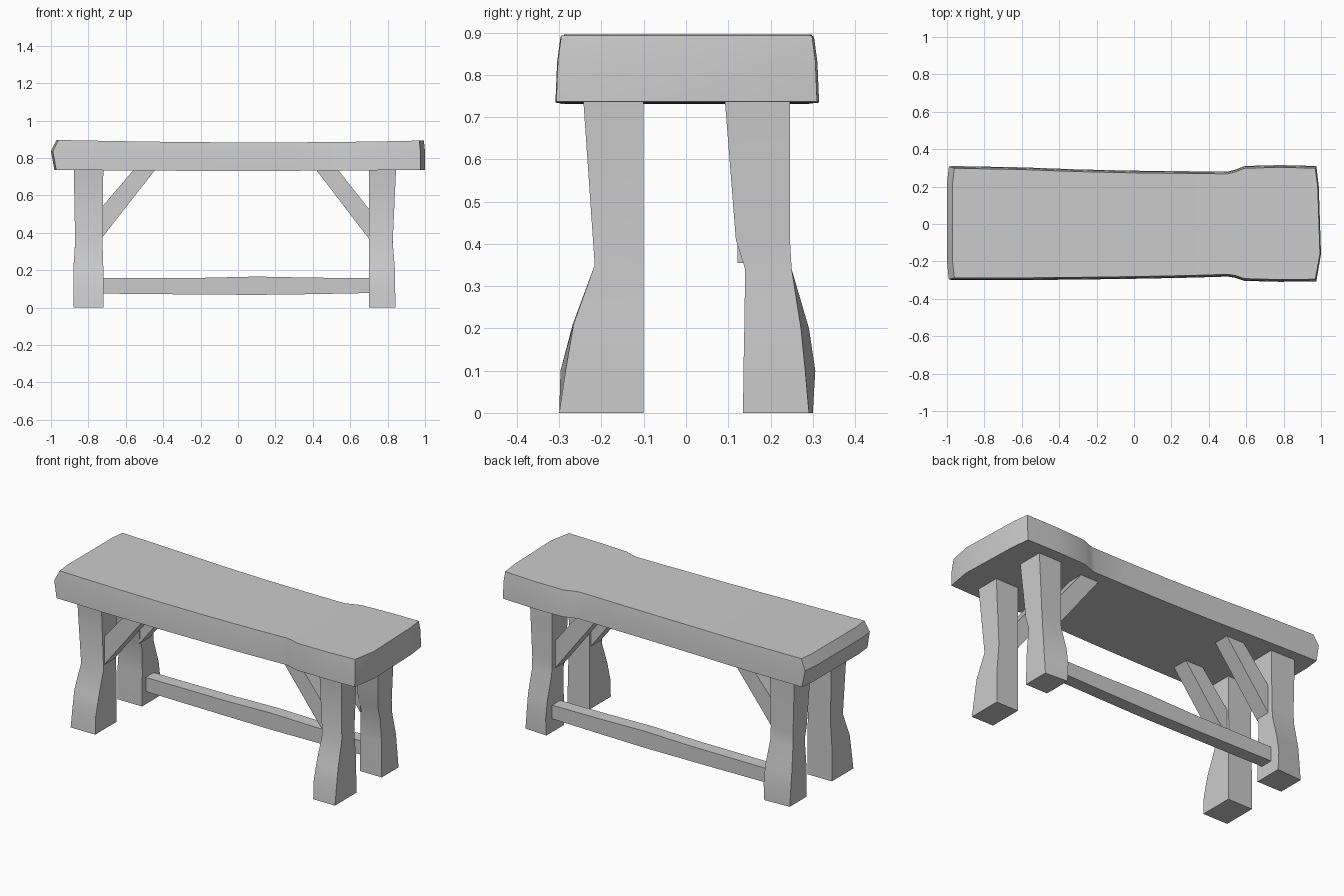
import bpy, bmesh, math

if "Cube" in bpy.data.objects:
    bpy.data.objects.remove(bpy.data.objects["Cube"])


def loft(name, rings):
    """Skin matching rings; each ring runs along one side and back along the other."""
    bm = bmesh.new()
    vs = [[bm.verts.new(p) for p in ring] for ring in rings]
    n = len(vs[0])
    for a, b in zip(vs, vs[1:]):
        for i in range(n):
            j = (i + 1) % n
            bm.faces.new((a[i], a[j], b[j], b[i]))
    for cap in (vs[0], vs[-1]):
        for i in range(n // 2 - 1):
            bm.faces.new((cap[i], cap[i + 1], cap[n - 2 - i], cap[n - 1 - i]))
    bmesh.ops.recalc_face_normals(bm, faces=bm.faces)
    me = bpy.data.meshes.new(name)
    bm.to_mesh(me)
    bm.free()
    me.shade_smooth()
    me.set_sharp_from_angle(angle=math.radians(25))
    ob = bpy.data.objects.new(name, me)
    bpy.context.collection.objects.link(ob)
    return ob


# Seat: rough-hewn plank, stations are (x, front y, back y)
stations = [(-0.98, -0.30, 0.31), (-0.6, -0.30, 0.303), (-0.3, -0.297, 0.292),
            (0.0, -0.293, 0.285), (0.3, -0.287, 0.282), (0.5, -0.281, 0.28),
            (0.54, -0.287, 0.29), (0.59, -0.304, 0.31), (0.78, -0.309, 0.315),
            (0.975, -0.307, 0.31)]
left_end = (-0.99, -0.20, 0.22)
right_front, right_back = (1.0, -0.16), (0.988, 0.2)


def top_z(x):
    return 0.883 + 0.013 * min(1, abs(x - 0.1)) ** 2


def bottom_z(x):
    return 0.731 + 0.006 * x * x


def seat_ring(t, inset, left_shift, right_shift):
    front = [(x, f + inset) for x, f, b in stations]
    back = [(x, b - inset) for x, f, b in stations]
    outline = ([(left_end[0], left_end[1])] + front + [right_front, right_back]
               + back[::-1] + [(left_end[0], left_end[2])])
    ring = []
    for x, y in outline:
        z = bottom_z(x) * (1 - t) + top_z(x) * t
        shift = left_shift if x < -0.9 else right_shift if x > 0.9 else 0
        ring.append((x + shift, y, z))
    return ring


loft("seat", [seat_ring(0, 0, 0.008, 0), seat_ring(0.62, 0.004, -0.01, 0),
              seat_ring(1, 0.012, 0.02, -0.006)])

# Legs: profiles are (z, inner y, outer y at inner side, outer y at outer side)
profiles = {
    "front": [(0.74, -0.10, -0.243, -0.243), (0.35, -0.10, -0.216, -0.216),
              (0.21, -0.10, -0.268, -0.266), (0.10, -0.10, -0.297, -0.285),
              (0.0, -0.10, -0.30, -0.30)],
    "back": [(0.74, 0.092, 0.246, 0.246), (0.41, 0.118, 0.246, 0.246),
             (0.34, 0.14, 0.25, 0.25), (0.20, 0.138, 0.291, 0.272),
             (0.10, 0.136, 0.306, 0.282), (0.0, 0.135, 0.30, 0.291)],
}
# Leg widths: (z, inner x, outer x), interpolated along the height
widths = {
    "left": [(0.0, -0.72, -0.88), (0.25, -0.72, -0.88), (0.38, -0.726, -0.868),
             (0.5, -0.72, -0.874), (0.75, -0.72, -0.878)],
    "right": [(0.0, 0.70, 0.842), (0.25, 0.70, 0.838), (0.38, 0.70, 0.824),
              (0.5, 0.70, 0.845), (0.75, 0.70, 0.845)],
}


def width_at(side, z):
    rows = widths[side]
    for (z0, a0, b0), (z1, a1, b1) in zip(rows, rows[1:]):
        if z0 <= z <= z1:
            t = (z - z0) / (z1 - z0)
            return a0 + (a1 - a0) * t, b0 + (b1 - b0) * t


# Braces: side outline in x, z
braces = {
    "left": [(-0.73, 0.37), (-0.44, 0.74), (-0.555, 0.74), (-0.73, 0.535)],
    "right": [(0.71, 0.355), (0.415, 0.74), (0.532, 0.74), (0.71, 0.515)],
}
brace_y = {"front": (-0.21, -0.115), "back": (0.122, 0.215)}

for side in ("left", "right"):
    for depth in ("front", "back"):
        rings = []
        for z, y_in, y_a, y_b in profiles[depth]:
            xi, xo = width_at(side, z)
            rings.append([(xi, y_in, z), (xo, y_in, z), (xo, y_b, z), (xi, y_a, z)])
        loft(f"{depth}_{side}_leg", rings)
        loft(f"{depth}_{side}_brace",
             [[(x, y, z) for x, z in braces[side]] for y in brace_y[depth]])

# Stretcher joining the two back legs
rows = [(-0.73, 0.075, 0.158), (-0.2, 0.07, 0.159), (0.1, 0.068, 0.166),
        (0.4, 0.072, 0.16), (0.71, 0.078, 0.158)]
loft("back_stretcher", [[(x, 0.17, lo), (x, 0.245, lo), (x, 0.245, hi), (x, 0.17, hi)]
                        for x, lo, hi in rows])
